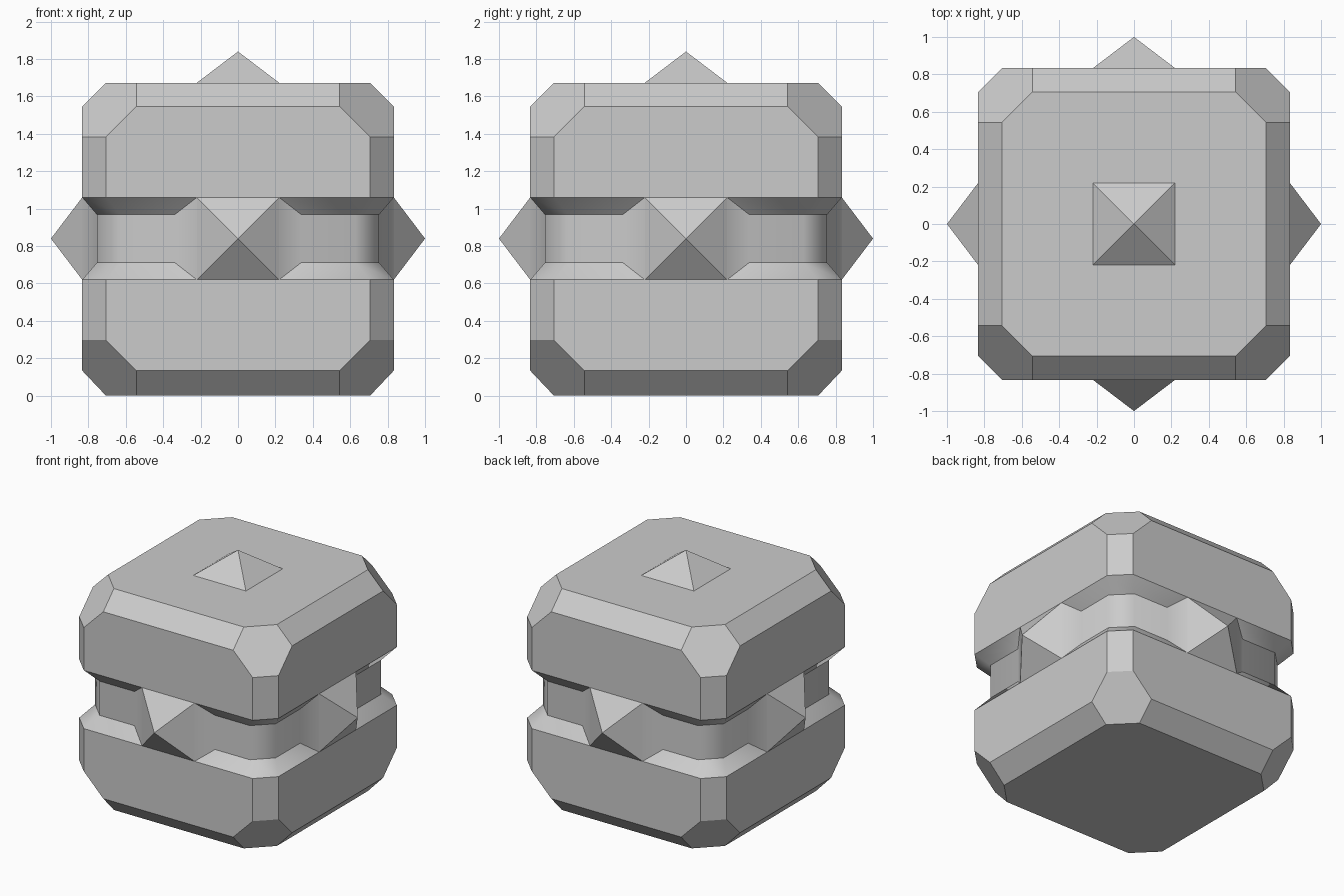
import bpy, bmesh
from math import pi
from itertools import permutations, product
from mathutils import Vector, Matrix

if "Cube" in bpy.data.objects:
    bpy.data.objects.remove(bpy.data.objects["Cube"])

CZ = 0.84                      # height of the cube centre
H, B, C = 0.833, 0.706, 0.543  # half size, edge chamfer start, corner cut start
S, TIP = 0.22, 1.0             # spike half width, spike tip distance
D = 0.078                      # groove depth
GI, PI_ = 0.129, 0.337         # groove floor half height, plug foot half width
MID = Vector((0, 0, CZ))


def finish(bm, name):
    mesh = bpy.data.meshes.new(name)
    bm.to_mesh(mesh)
    bm.free()
    ob = bpy.data.objects.new(name, mesh)
    bpy.context.collection.objects.link(ob)
    return ob


def face_outward(bm):
    bm.normal_update()
    for f in bm.faces:
        if f.normal.dot(f.calc_center_median() - MID) < 0:
            f.normal_flip()


def block(name, side):
    # cube with chamfered edges and cut corners, trimmed at the groove
    bm = bmesh.new()
    pts = {p for p in permutations((H, B, C))}
    for p in pts:
        for s in product((-1, 1), repeat=3):
            bm.verts.new(MID + Vector([a * b for a, b in zip(p, s)]))
    bmesh.ops.convex_hull(bm, input=bm.verts[:])
    bmesh.ops.dissolve_limit(bm, angle_limit=0.02, verts=bm.verts[:], edges=bm.edges[:])
    bmesh.ops.bisect_plane(bm, geom=bm.verts[:] + bm.edges[:] + bm.faces[:],
                           plane_co=MID + Vector((0, 0, side * S)),
                           plane_no=(0, 0, side), clear_inner=True)
    for v in bm.verts:
        if v.co.z < 0.05:
            v.co.z = 0.0
    face_outward(bm)
    return finish(bm, name)


block("upper_block", 1)
block("lower_block", -1)

# groove running round the middle, one corner section turned four times
bm = bmesh.new()
F, FB = H - D, B - D
outer = [(S, -H), (B, -H), (H, -B), (H, -S)]
inner = [(PI_, -F), (FB, -F), (F, -FB), (F, -PI_)]
rows = [(outer, S), (inner, GI), (inner, -GI), (outer, -S)]
for k in range(4):
    rot = Matrix.Rotation(k * pi / 2, 3, 'Z')
    grid = [[bm.verts.new(MID + rot @ Vector((x, y, z))) for x, y in ring]
            for ring, z in rows]
    for r in range(3):
        for c in range(3):
            bm.faces.new((grid[r][c], grid[r][c + 1], grid[r + 1][c + 1], grid[r + 1][c]))
    for c in (0, 3):           # sloping sides that lead up to the spikes
        bm.faces.new([row[c] for row in grid])
face_outward(bm)
for f in bm.faces:
    f.smooth = True
for e in bm.edges:             # keep the groove rims and floor borders crisp
    if abs(e.verts[0].co.z - e.verts[1].co.z) < 1e-4 or \
            any(abs(f.normal.z) > 0.2 for f in e.link_faces) and \
            any(abs(f.normal.z) < 0.2 for f in e.link_faces):
        e.smooth = False
finish(bm, "middle_groove")


def spike(name, axis_rot):
    bm = bmesh.new()
    base = [Vector((x, y, H)) for x, y in ((-S, -S), (S, -S), (S, S), (-S, S))]
    ring = [bm.verts.new(MID + axis_rot @ p) for p in base]
    tip = bm.verts.new(MID + axis_rot @ Vector((0, 0, TIP)))
    for i in range(4):
        bm.faces.new((ring[i], ring[(i + 1) % 4], tip))
    face_outward(bm)
    finish(bm, name)


# four side spikes and one on top
spike("top_spike", Matrix.Identity(3))
for k, side in enumerate(("front", "right", "back", "left")):
    spike(side + "_spike", Matrix.Rotation(k * pi / 2, 3, 'Z') @ Matrix.Rotation(pi / 2, 3, 'X'))
